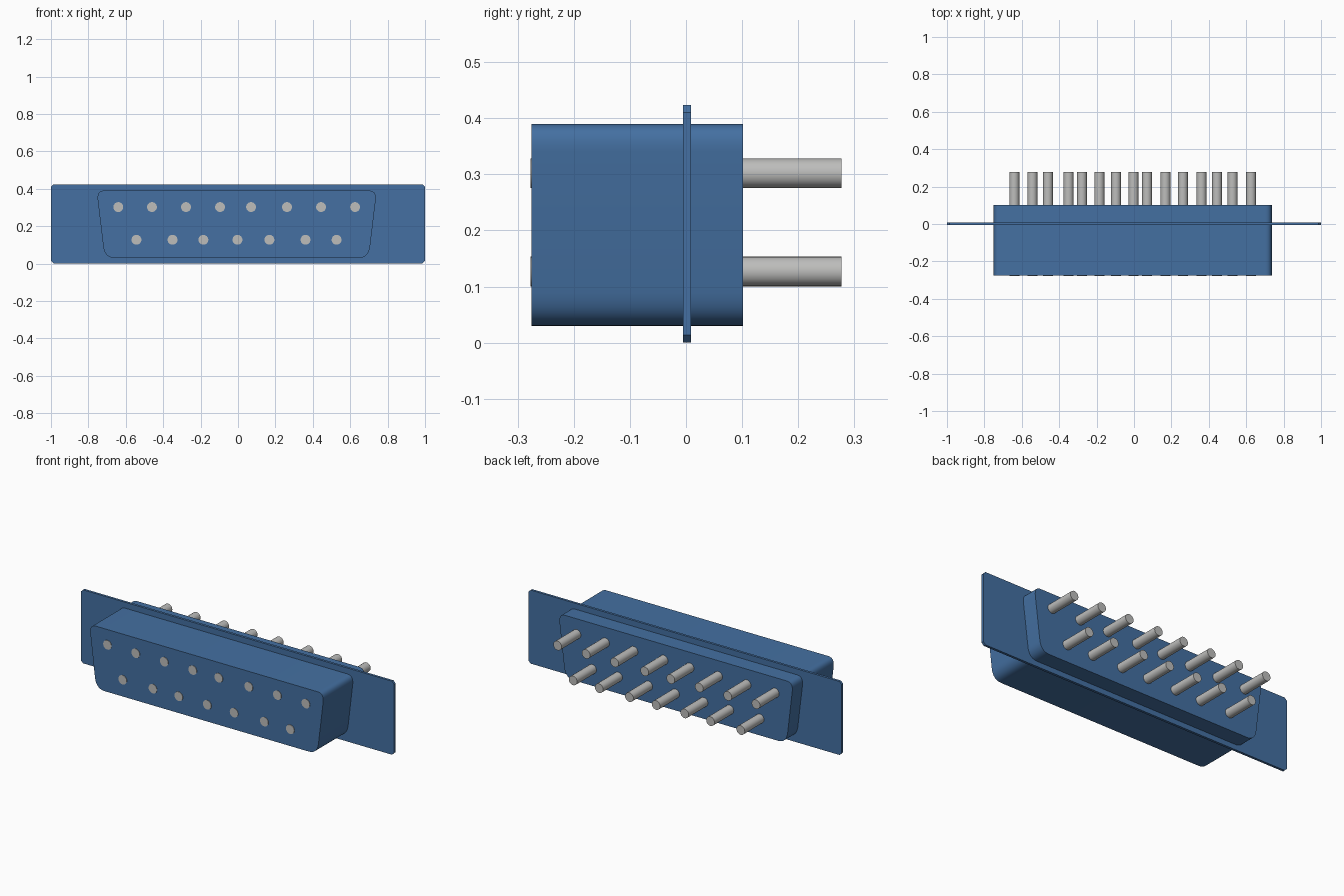
import bpy
import bmesh
from mathutils import Vector

cube = bpy.data.objects.get("Cube")
if cube:
    bpy.data.objects.remove(cube, do_unlink=True)


def make_material(name, rgb):
    mat = bpy.data.materials.new(name)
    mat.use_nodes = True
    mat.diffuse_color = (*rgb, 1)
    mat.node_tree.nodes["Principled BSDF"].inputs["Base Color"].default_value = (*rgb, 1)
    return mat


blue = make_material("blue", (0.058, 0.162, 0.36))
metal = make_material("pin grey", (0.51, 0.51, 0.50))


def extrude_profile(name, outline, y0, y1, mat):
    """Extrude an (x, z) outline along y."""
    bm = bmesh.new()
    face = bm.faces.new([bm.verts.new((x, y0, z)) for x, z in outline])
    moved = bmesh.ops.extrude_face_region(bm, geom=[face])["geom"]
    verts = [v for v in moved if isinstance(v, bmesh.types.BMVert)]
    bmesh.ops.translate(bm, verts=verts, vec=(0, y1 - y0, 0))
    bmesh.ops.recalc_face_normals(bm, faces=bm.faces)
    mesh = bpy.data.meshes.new(name)
    bm.to_mesh(mesh)
    bm.free()
    mesh.materials.append(mat)
    obj = bpy.data.objects.new(name, mesh)
    bpy.context.collection.objects.link(obj)
    return obj


def smooth(obj):
    bpy.ops.object.select_all(action="DESELECT")
    obj.select_set(True)
    bpy.context.view_layer.objects.active = obj
    bpy.ops.object.shade_smooth_by_angle(angle=0.6)


def fillet(start, corner, end, steps=8):
    """Rounded corner between two tangent points."""
    a, b, c = Vector(start), Vector(corner), Vector(end)
    return [a * (1 - t) ** 2 + b * 2 * t * (1 - t) + c * t * t
            for t in (i / steps for i in range(steps + 1))]


# Mounting plate with small chamfered corners
w, h, c = 1.0, 0.424, 0.014
extrude_profile("mounting_plate",
                [(-w + c, 0), (w - c, 0), (w, c), (w, h - c),
                 (w - c, h), (-w + c, h), (-w, h - c), (-w, c)],
                -0.005, 0.009, blue)

# Tapered connector shell with rounded corners, passing through the plate
half = (fillet((0.65, 0.03), (0.705, 0.03), (0.713, 0.09))
        + fillet((0.743, 0.34), (0.748, 0.39), (0.708, 0.39)))
shift = -0.007
outline = [(x + shift, z) for x, z in half] + [(shift - x, z) for x, z in reversed(half)]
smooth(extrude_profile("connector_shell", outline, -0.275, 0.102, blue))

# Two rows of pins
rows = {
    "upper_pin": (0.302, (-0.64, -0.46, -0.278, -0.096, 0.07, 0.262, 0.444, 0.626)),
    "lower_pin": (0.127, (-0.543, -0.35, -0.185, -0.003, 0.168, 0.361, 0.527)),
}
for name, (z, xs) in rows.items():
    for i, x in enumerate(xs):
        bpy.ops.mesh.primitive_cylinder_add(vertices=24, radius=0.0265, depth=0.555,
                                            location=(x, 0, z), rotation=(1.5708, 0, 0))
        pin = bpy.context.object
        pin.name = f"{name}_{i + 1}"
        pin.data.materials.append(metal)
        smooth(pin)
